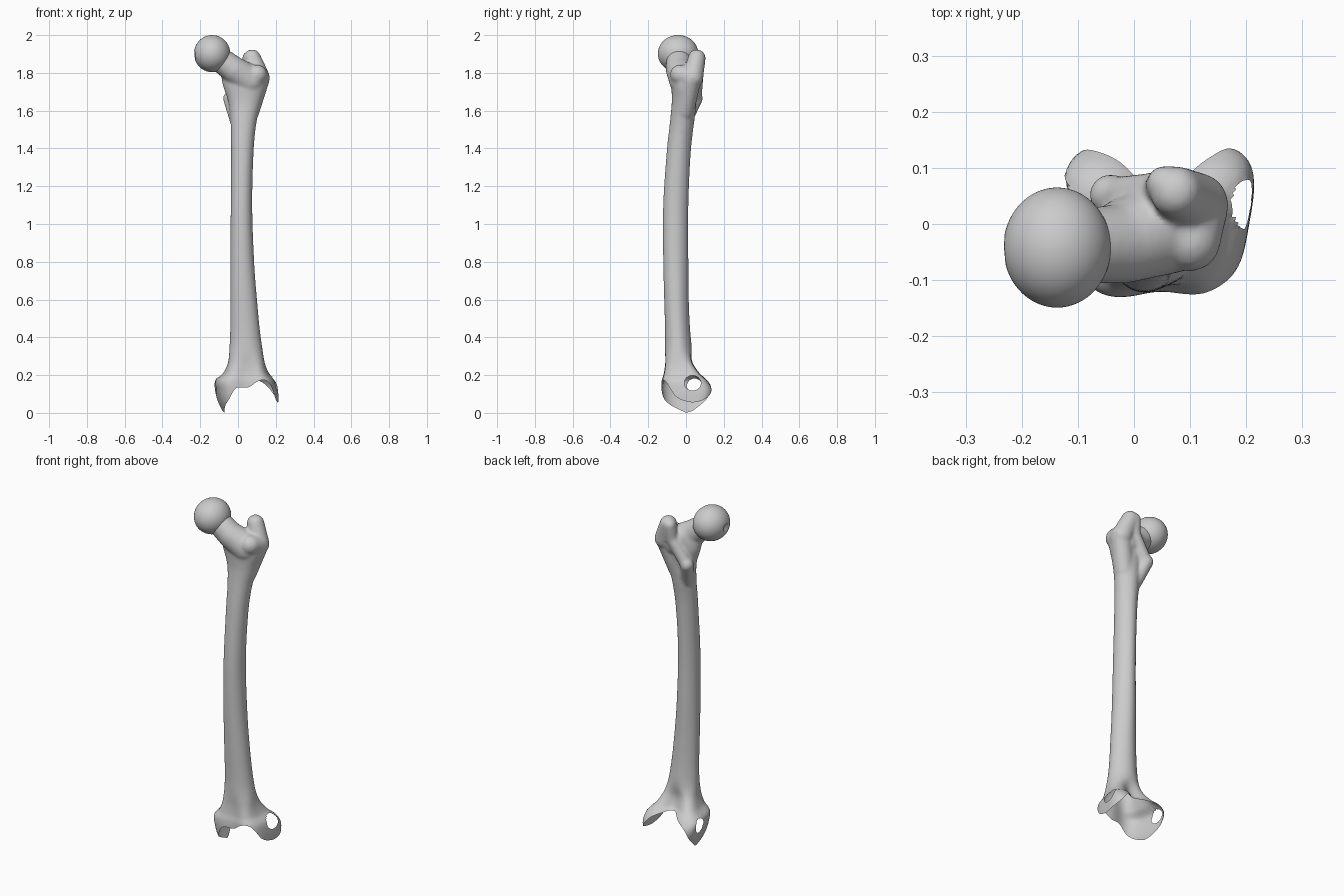
import bpy, bmesh, math
from mathutils import Vector, Matrix

if "Cube" in bpy.data.objects:
    bpy.data.objects.remove(bpy.data.objects["Cube"])

# Shaft outline: height, x min, x max, y min, y max
ROWS = [(0.00, -.09, .225, -.10, .10), (0.06, -.12, .228, -.125, .135),
        (0.12, -.136, .226, -.135, .147), (0.17, -.136, .213, -.134, .12),
        (0.21, -.09, .175, -.125, .082), (0.28, -.055, .143, -.115, .045),
        (0.40, -.042, .120, -.11, .025), (0.60, -.040, .100, -.115, .014),
        (0.80, -.040, .085, -.12, .012), (1.10, -.038, .075, -.12, .012),
        (1.40, -.036, .083, -.10, .026), (1.55, -.040, .10, -.084, .045),
        (1.65, -.052, .125, -.075, .055), (1.74, -.082, .15, -.078, .06),
        (1.82, -.09, .14, -.08, .05)]
# Broken lower rim: angle around the bone, height
RIM = [(-180, 0), (-150, .03), (-130, .07), (-112, .13), (-85, .135), (-60, .17),
       (-42, .165), (-25, .09), (0, .06), (25, .06), (45, .09), (62, .16),
       (90, .19), (112, .165), (128, .13), (140, .07), (160, .015), (180, 0)]
SEG = 128


def curve(table, t):
    """Smooth interpolation of every column of a table."""
    t = min(max(t, table[0][0]), table[-1][0])
    i = 0
    while i < len(table) - 2 and t > table[i + 1][0]:
        i += 1
    a, b = table[i], table[i + 1]
    p, q = table[max(i - 1, 0)], table[min(i + 2, len(table) - 1)]
    h = b[0] - a[0]
    u = (t - a[0]) / h
    out = []
    for k in range(1, len(a)):
        ma = (b[k] - p[k]) / (b[0] - p[0]) * h
        mb = (q[k] - a[k]) / (q[0] - a[0]) * h
        out.append((2*u**3 - 3*u**2 + 1) * a[k] + (u**3 - 2*u**2 + u) * ma
                   + (3*u**2 - 2*u**3) * b[k] + (u**3 - u**2) * mb)
    return out


def surface(ang, z):
    """Point on the shaft: oval above, boxy with two lobes at the knee end."""
    x0, x1, y0, y1 = curve(ROWS, z)
    w = min(max((0.36 - z) / 0.18, 0), 1)
    w = w * w * (3 - 2 * w)
    n = 2.1 + 1.7 * w
    c, s = math.cos(ang), math.sin(ang)
    r = (abs(c)**n + abs(s)**n) ** (-1 / n)
    c, s = c * r, s * r
    width = 1 - .25 * w * (1 - s) / 2 - .2 * (1 - w) * max(s, 0)**2
    x = (x0 + x1) / 2 + (x1 - x0) / 2 * c * width
    y = (y0 + y1) / 2 + (y1 - y0) / 2 * s
    y -= w * math.exp(-((x - .05) / .06)**2) * (.05 * max(s, 0) + .015 * min(s, 0))
    return Vector((x, y, z))


def loft(bm, rings):
    vs = [[bm.verts.new(p) for p in ring] for ring in rings]
    for a, b in zip(vs, vs[1:]):
        for i in range(SEG):
            j = (i + 1) % SEG
            bm.faces.new((a[i], b[i], b[j], a[j]))
    return vs


def finish(bm, name):
    bmesh.ops.recalc_face_normals(bm, faces=bm.faces[:])
    me = bpy.data.meshes.new(name)
    bm.to_mesh(me)
    bm.free()
    for p in me.polygons:
        p.use_smooth = True
    ob = bpy.data.objects.new(name, me)
    bpy.context.collection.objects.link(ob)
    return ob


angles = [2 * math.pi * i / SEG - math.pi for i in range(SEG)]

# Shaft and hollow knee end
bm = bmesh.new()
rings = [[surface(a, 1.47 + (0.32 - 1.47) * k / 36) for a in angles] for k in range(36)]
for k in range(37):
    ring = []
    for a in angles:
        rim = max(curve(RIM, math.degrees(a))[0], 0)
        ring.append(surface(a, 0.32 + (rim - 0.32) * k / 36))
    rings.append(ring)
loft(bm, rings)

# Round openings on both sides of the knee end
for side, cy, cz, ry, rz in ((1, .035, .158, .044, .040), (-1, .045, .142, .040, .040)):
    def dist(p):
        return math.hypot((p.y - cy) / ry, (p.z - cz) / rz)

    def on_side(p):
        return (p.x - .045) * side > .08
    dead = [f for f in bm.faces if on_side(f.calc_center_median())
            and dist(f.calc_center_median()) < 1]
    bmesh.ops.delete(bm, geom=dead, context='FACES')
    for v in bm.verts:
        d = dist(v.co)
        if v.is_boundary and on_side(v.co) and .7 < d < 1.25 and v.co.z > .1:
            v.co.y = cy + (v.co.y - cy) / d
            v.co.z = cz + (v.co.z - cz) / d
finish(bm, "shaft_and_knee_end")

# Upper end: overlapping lumps fused into one skin
bm = bmesh.new()
vs = loft(bm, [[surface(a, 1.36 + .44 * k / 14) for a in angles] for k in range(15)])
bm.faces.new(vs[0])
bm.faces.new(vs[-1])


def chain(p0, r0, p1, r1, steps=9):
    """Tapered capsule made of overlapping spheres."""
    for k in range(steps):
        t = k / (steps - 1)
        bmesh.ops.create_icosphere(bm, subdivisions=3, radius=r0 + (r1 - r0) * t,
                                   matrix=Matrix.Translation(Vector(p0).lerp(Vector(p1), t)))


chain((-.12, -.04, 1.89), .065, (-.02, -.035, 1.815), .072)      # neck
chain((-.02, -.035, 1.815), .072, (.06, -.005, 1.76), .085)
chain((.075, .057, 1.878), .047, (.112, .035, 1.775), .057)      # greater trochanter
chain((.112, .035, 1.775), .057, (.10, -.03, 1.79), .055)
chain((.112, .025, 1.765), .056, (.06, -.01, 1.60), .055)
chain((.055, .072, 1.88), .033, (.05, .06, 1.80), .035)
chain((.05, .06, 1.80), .035, (-.035, .05, 1.67), .035)          # rear crest
chain((-.042, .052, 1.665), .038, (-.01, .0, 1.55), .035)        # lesser trochanter
upper = finish(bm, "neck_and_trochanters")
m = upper.modifiers.new("fuse", 'REMESH')
m.mode = 'VOXEL'
m.voxel_size = .007
m.use_smooth_shade = True
m = upper.modifiers.new("soften", 'SMOOTH')
m.factor = .5
m.iterations = 14
bpy.context.view_layer.objects.active = upper
upper.select_set(True)
bpy.ops.object.convert(target='MESH')
bm = bmesh.new()
bm.from_mesh(upper.data)
bmesh.ops.bisect_plane(bm, geom=bm.verts[:] + bm.edges[:] + bm.faces[:],
                       plane_co=(0, 0, 1.455), plane_no=(0, 0, 1), clear_inner=True)
bm.to_mesh(upper.data)
bm.free()

# Ball head with its small pit, open where the neck enters
bm = bmesh.new()
bmesh.ops.create_uvsphere(bm, u_segments=64, v_segments=40, radius=1)
axis = Vector((.78, .05, -.62)).normalized()
pit = Vector((-1, -.08, -.1)).normalized()
bmesh.ops.delete(bm, geom=[v for v in bm.verts if v.co.dot(axis) > .87], context='VERTS')
for v in bm.verts:
    gap = v.co.angle(pit)
    v.co *= 1 - .17 * max(0, 1 - (gap / .26)**4)
    v.co = Vector((-.137 + v.co.x * .096, -.042 + v.co.y * .107, 1.902 + v.co.z * .098))
finish(bm, "ball_head")
